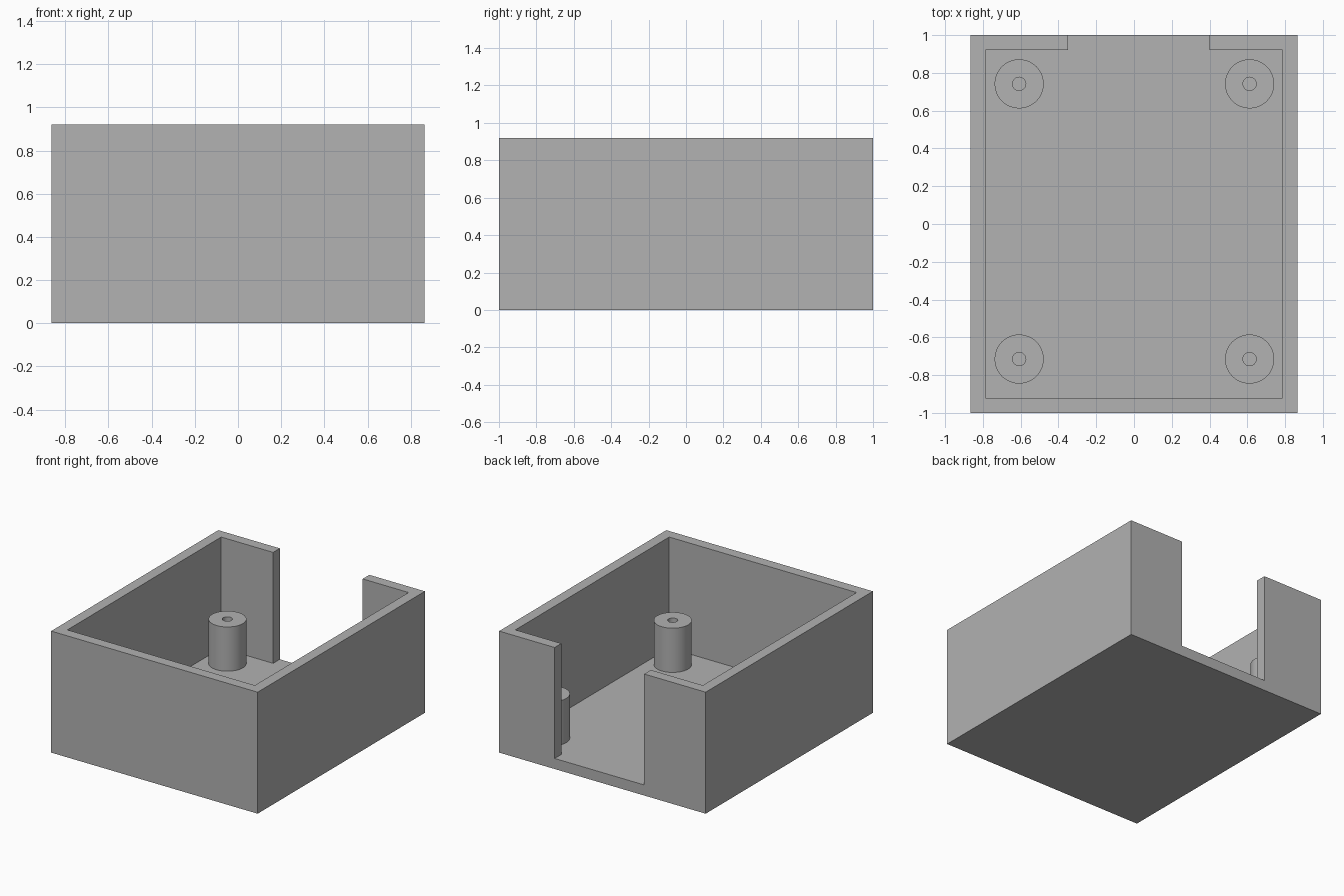
import bpy
import bmesh
import math
from mathutils import Matrix

default = bpy.data.objects.get("Cube")
if default:
    bpy.data.objects.remove(default, do_unlink=True)

# Overall dimensions
HALF_X, HALF_Y, HEIGHT = 0.865, 1.0, 0.92
WALL, FLOOR = 0.08, 0.08
NOTCH_LEFT, NOTCH_RIGHT = -0.35, 0.40
POST_R, HOLE_R, POST_TOP = 0.13, 0.035, 0.415

grey = bpy.data.materials.new("light grey plastic")
grey.use_nodes = True
colour = (0.445, 0.445, 0.445, 1.0)
grey.diffuse_color = colour
grey.node_tree.nodes["Principled BSDF"].inputs["Base Color"].default_value = colour


def finish(name, bm):
    """Turn a bmesh into a named grey object."""
    bmesh.ops.recalc_face_normals(bm, faces=bm.faces)
    mesh = bpy.data.meshes.new(name)
    bm.to_mesh(mesh)
    bm.free()
    mesh.materials.append(grey)
    obj = bpy.data.objects.new(name, mesh)
    bpy.context.collection.objects.link(obj)
    return obj


def prism(name, outline, bottom, top):
    """Extrude a flat outline upwards."""
    bm = bmesh.new()
    face = bm.faces.new([bm.verts.new((x, y, bottom)) for x, y in outline])
    grown = bmesh.ops.extrude_face_region(bm, geom=[face])["geom"]
    verts = [v for v in grown if isinstance(v, bmesh.types.BMVert)]
    bmesh.ops.translate(bm, verts=verts, vec=(0, 0, top - bottom))
    return finish(name, bm)


def select_only(obj):
    bpy.ops.object.select_all(action="DESELECT")
    obj.select_set(True)
    bpy.context.view_layer.objects.active = obj


# Open tray: solid block with the cavity and rear opening cut out in one piece
ix, iy = HALF_X - WALL, HALF_Y - WALL
past = HALF_Y + WALL
tray = prism("tray", [(-HALF_X, -HALF_Y), (HALF_X, -HALF_Y),
                      (HALF_X, HALF_Y), (-HALF_X, HALF_Y)], 0, HEIGHT)
cutter = prism("cavity_cutter", [(-ix, -iy), (ix, -iy), (ix, iy),
                                 (NOTCH_RIGHT, iy), (NOTCH_RIGHT, past),
                                 (NOTCH_LEFT, past), (NOTCH_LEFT, iy),
                                 (-ix, iy)], FLOOR, HEIGHT + WALL)
cutter.hide_render = True
cut = tray.modifiers.new("cavity", "BOOLEAN")
cut.operation = "DIFFERENCE"
cut.solver = "EXACT"
cut.object = cutter
select_only(tray)
bpy.ops.object.modifier_apply(modifier=cut.name)
bpy.data.objects.remove(cutter, do_unlink=True)


# Hollow screw posts in the four corners
def post(name, x, y):
    bm = bmesh.new()
    profile = [(HOLE_R, FLOOR / 2), (HOLE_R, POST_TOP),
               (POST_R, POST_TOP), (POST_R, FLOOR / 2)]
    verts = [bm.verts.new((r, 0, z)) for r, z in profile]
    edges = [bm.edges.new((verts[i], verts[i - 1])) for i in range(len(verts))]
    bmesh.ops.spin(bm, geom=verts + edges, cent=(0, 0, 0), axis=(0, 0, 1),
                   angle=math.tau, steps=48, use_merge=True)
    bmesh.ops.remove_doubles(bm, verts=bm.verts, dist=0.0001)
    # Plug that closes the hole at floor level
    bmesh.ops.create_circle(bm, cap_ends=True, segments=48, radius=HOLE_R,
                            matrix=Matrix.Translation((0, 0, FLOOR / 2)))
    obj = finish(name, bm)
    obj.location = (x, y, 0)
    select_only(obj)
    bpy.ops.object.shade_smooth_by_angle(angle=math.radians(30))


for end, y in (("front", -0.715), ("back", 0.742)):
    for side, x in (("right", -0.608), ("left", 0.612)):
        post(f"{end}_{side}_post", x, y)
